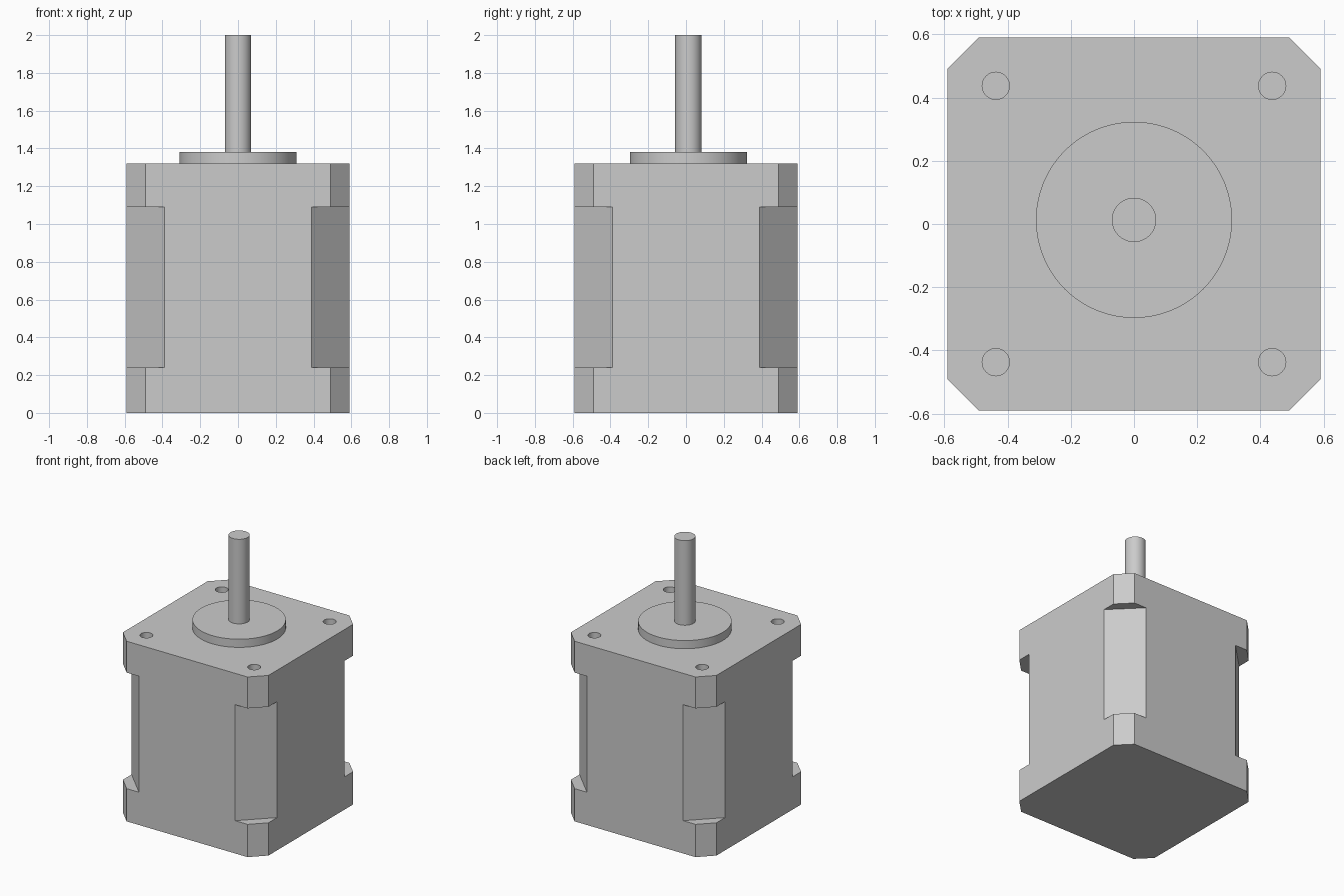
import bpy
import bmesh
from math import radians, sqrt
from mathutils import Matrix, Vector

if "Cube" in bpy.data.objects:
    bpy.data.objects.remove(bpy.data.objects["Cube"])

HALF = 0.59          # half width of the body
BODY_TOP = 1.32
BEVEL = 0.10         # corner cut on the end caps
NOTCH = 0.20         # deeper corner cut on the middle section
HOLE_POS = 0.437
BOSS_Y = 0.013       # the shaft sits slightly off centre

metal = bpy.data.materials.new("grey metal")
metal.use_nodes = True
grey = (0.6, 0.6, 0.6, 1)
metal.diffuse_color = grey
metal.node_tree.nodes["Principled BSDF"].inputs["Base Color"].default_value = grey


def add_object(name, bm):
    bmesh.ops.recalc_face_normals(bm, faces=bm.faces)
    mesh = bpy.data.meshes.new(name)
    bm.to_mesh(mesh)
    bm.free()
    mesh.materials.append(metal)
    obj = bpy.data.objects.new(name, mesh)
    bpy.context.collection.objects.link(obj)
    return obj


def add_cylinder(bm, x, y, radius, z0, z1, sides):
    bmesh.ops.create_cone(bm, cap_ends=True, segments=sides, radius1=radius, radius2=radius,
                          depth=z1 - z0, matrix=Matrix.Translation((x, y, (z0 + z1) / 2)))


def smooth(obj):
    bpy.ops.object.select_all(action='DESELECT')
    obj.select_set(True)
    bpy.context.view_layer.objects.active = obj
    bpy.ops.object.shade_smooth_by_angle(angle=radians(30))


# Square body with cut vertical corners
bm = bmesh.new()
inner = HALF - BEVEL
outline = []
for turn in range(4):
    rot = Matrix.Rotation(radians(90 * turn), 3, 'Z')
    outline += [rot @ Vector((HALF, inner, 0)), rot @ Vector((inner, HALF, 0))]
base = bm.faces.new([bm.verts.new(p) for p in outline])
top = bmesh.ops.extrude_face_region(bm, geom=[base])
bmesh.ops.translate(bm, vec=(0, 0, BODY_TOP),
                    verts=[v for v in top["geom"] if isinstance(v, bmesh.types.BMVert)])
body = add_object("motor_body", bm)

# Cutter: four corner notches and four blind screw holes
bm = bmesh.new()
z0, z1 = 0.24, 1.09
reach = (2 * HALF - NOTCH) / sqrt(2)
for turn in range(4):
    rot = Matrix.Rotation(radians(45 + 90 * turn), 4, 'Z')
    place = Matrix.Translation((reach + 0.2, 0, (z0 + z1) / 2))
    bmesh.ops.create_cube(bm, size=1, matrix=rot @ place @ Matrix.Diagonal((0.4, 0.6, z1 - z0, 1)))
for x in (-HOLE_POS, HOLE_POS):
    for y in (-HOLE_POS, HOLE_POS):
        add_cylinder(bm, x, y, 0.043, BODY_TOP - 0.12, BODY_TOP + 0.1, 48)
cutter = add_object("cutter", bm)
cutter.hide_render = True

cut = body.modifiers.new("cuts", 'BOOLEAN')
cut.operation = 'DIFFERENCE'
cut.solver = 'EXACT'
cut.object = cutter
bpy.context.view_layer.objects.active = body
bpy.ops.object.modifier_apply(modifier=cut.name)
bpy.data.objects.remove(cutter)
smooth(body)

# Raised pilot disc and drive shaft
for name, radius, low, high in (("pilot_disc", 0.31, BODY_TOP, 1.38),
                                ("drive_shaft", 0.07, 1.38, 2.0)):
    bm = bmesh.new()
    add_cylinder(bm, 0, BOSS_Y, radius, low, high, 96)
    smooth(add_object(name, bm))
